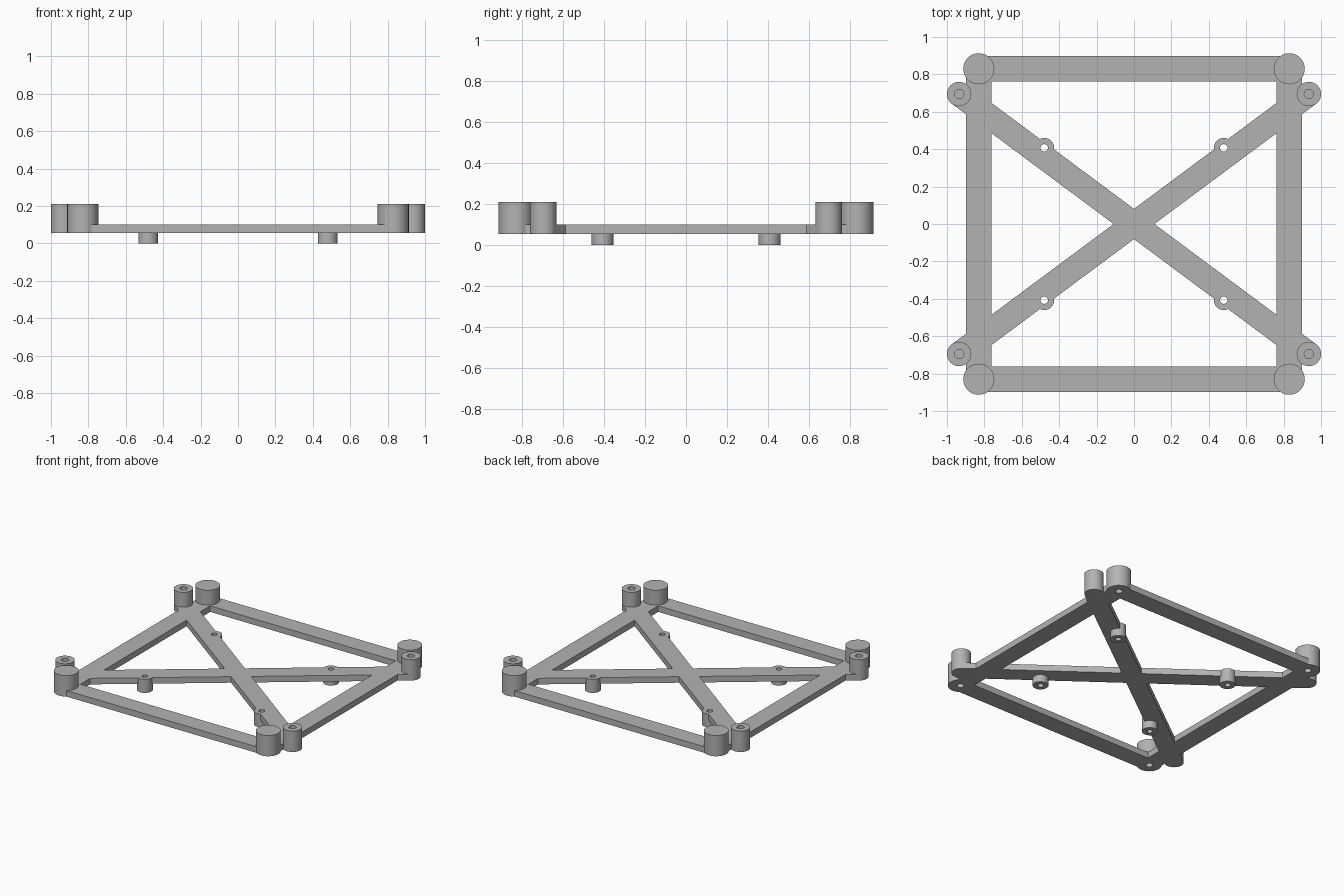
import bpy, bmesh, math
from mathutils import Matrix, Vector

if "Cube" in bpy.data.objects:
    bpy.data.objects.remove(bpy.data.objects["Cube"])

Z0, Z1, ZTOP = 0.055, 0.10, 0.21      # frame underside, frame top, post top
CORNER, EAR, FOOT = (0.83, 0.83), (0.935, 0.695), (0.48, 0.407)

grey = bpy.data.materials.new("plain grey")
grey.diffuse_color = (0.45, 0.45, 0.45, 1)
grey.use_nodes = True
grey.node_tree.nodes["Principled BSDF"].inputs["Base Color"].default_value = grey.diffuse_color


def add(name, bm):
    me = bpy.data.meshes.new(name)
    bm.to_mesh(me)
    bm.free()
    me.materials.append(grey)
    ob = bpy.data.objects.new(name, me)
    bpy.context.collection.objects.link(ob)
    return ob


def cyl(name, p, r, z0, z1):
    bm = bmesh.new()
    bmesh.ops.create_cone(bm, cap_ends=True, segments=64, radius1=r, radius2=r,
                          depth=z1 - z0,
                          matrix=Matrix.Translation((p[0], p[1], (z0 + z1) / 2)))
    return add(name, bm)


def bar(name, a, b, w):
    a, b = Vector(a), Vector(b)
    d, c = b - a, (a + b) / 2
    m = (Matrix.Translation((c.x, c.y, (Z0 + Z1) / 2))
         @ Matrix.Rotation(math.atan2(d.y, d.x), 4, 'Z')
         @ Matrix.Diagonal((d.length, w, Z1 - Z0, 1)))
    bm = bmesh.new()
    bmesh.ops.create_cube(bm, size=1, matrix=m)
    return add(name, bm)


def combine(base, other, op):
    mod = base.modifiers.new(op.lower(), 'BOOLEAN')
    mod.operation, mod.solver, mod.object = op, 'EXACT', other
    bpy.context.view_layer.objects.active = base
    bpy.ops.object.modifier_apply(modifier=mod.name)
    bpy.data.objects.remove(other, do_unlink=True)


def four(p):
    return [(sx * p[0], sy * p[1]) for sx in (-1, 1) for sy in (-1, 1)]


# crossed diagonals reaching the ear posts
ex, ey = EAR
frame = bar("mounting_frame", (-ex, -ey), (ex, ey), 0.13)
solids = [bar("diagonal", (-ex, ey), (ex, -ey), 0.13)]

# outer rectangle of bars
c = CORNER[0]
for s in (-1, 1):
    solids.append(bar("side_bar", (s * c, -c), (s * c, c), 0.136))
    solids.append(bar("end_bar", (-c, s * c), (c, s * c), 0.136))

# corner posts, ear posts and small feet
solids += [cyl("corner_post", p, 0.083, Z0, ZTOP) for p in four(CORNER)]
solids += [cyl("ear_post", p, 0.065, Z0, ZTOP) for p in four(EAR)]
solids += [cyl("foot", p, 0.053, 0, Z1) for p in four(FOOT)]

# blind holes: corners from below, ears from above; feet drilled through
holes = [cyl("corner_hole", p, 0.024, Z0 - 0.05, 0.16) for p in four(CORNER)]
holes += [cyl("ear_hole", p, 0.025, 0.10, ZTOP + 0.05) for p in four(EAR)]
holes += [cyl("foot_hole", p, 0.02, -0.05, Z1 + 0.05) for p in four(FOOT)]

for o in solids:
    combine(frame, o, 'UNION')
for o in holes:
    combine(frame, o, 'DIFFERENCE')

# smooth round walls, crisp edges
bpy.ops.object.select_all(action='DESELECT')
frame.select_set(True)
bpy.context.view_layer.objects.active = frame
bpy.ops.object.shade_smooth_by_angle(angle=math.radians(30))
